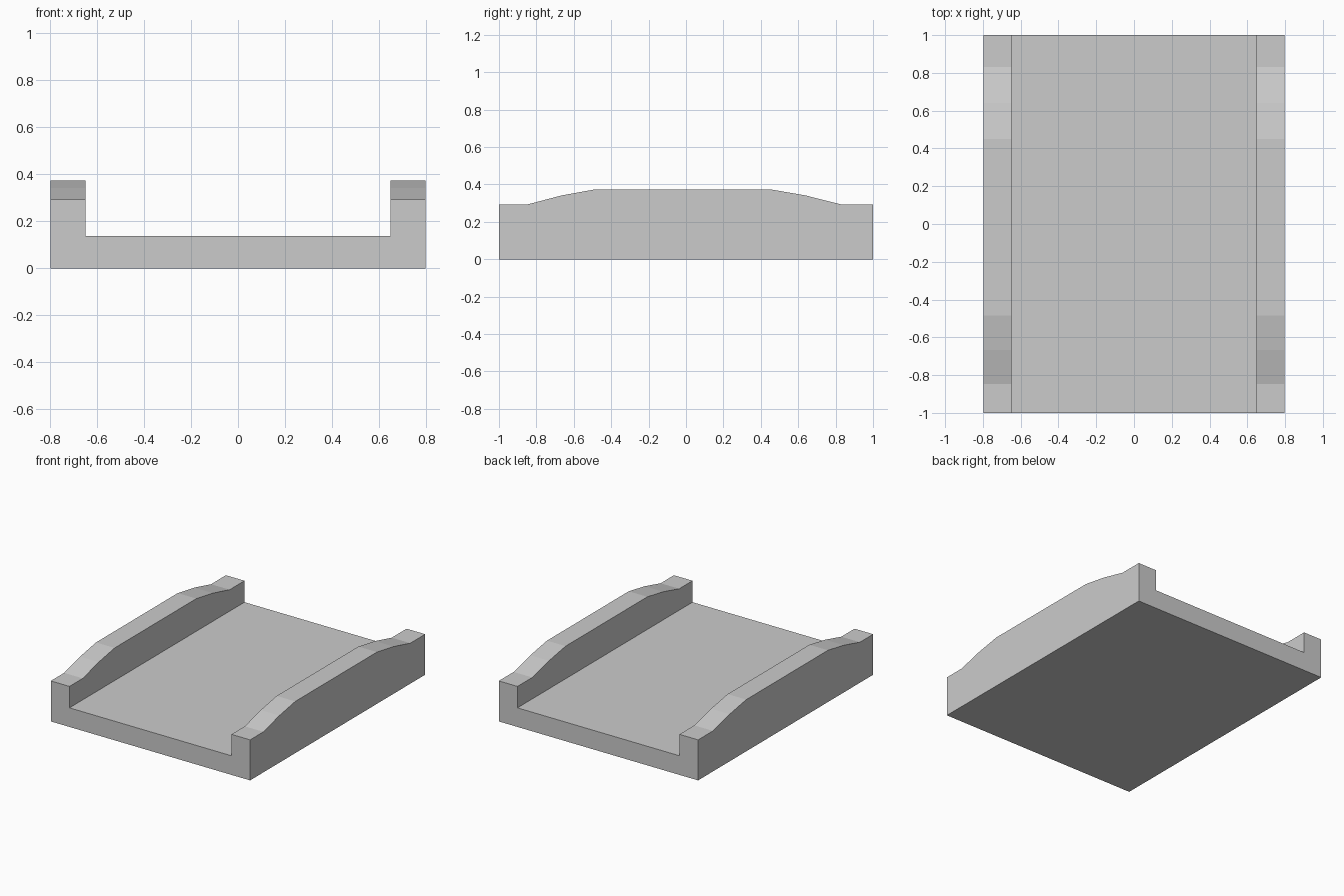
import bpy
import bmesh
from mathutils import Vector

if "Cube" in bpy.data.objects:
    bpy.data.objects.remove(bpy.data.objects["Cube"])


def prism(name, points, extrusion):
    """Extrude a closed planar profile into a solid."""
    bm = bmesh.new()
    face = bm.faces.new([bm.verts.new(p) for p in points])
    ext = bmesh.ops.extrude_face_region(bm, geom=[face], use_keep_orig=True)
    verts = [g for g in ext["geom"] if isinstance(g, bmesh.types.BMVert)]
    bmesh.ops.translate(bm, verts=verts, vec=Vector(extrusion))
    bmesh.ops.recalc_face_normals(bm, faces=bm.faces)
    mesh = bpy.data.meshes.new(name)
    bm.to_mesh(mesh)
    bm.free()
    obj = bpy.data.objects.new(name, mesh)
    bpy.context.collection.objects.link(obj)
    return obj


# Channel: flat deck with a tall wall along each side
W, INNER, DECK, TOP = 0.797, 0.648, 0.138, 0.374
half = [(INNER, DECK), (INNER, TOP), (W, TOP), (W, 0)]
section = half + [(-x, z) for x, z in reversed(half)]
channel = prism("channel_tray", [(x, -1, z) for x, z in section], (0, 2, 0))

# Side silhouette: wall tops slope down in two steps towards each end
crest = [(-1.1, 0.293), (-0.848, 0.293), (-0.666, 0.341), (-0.484, 0.374),
         (-0.47, 0.5), (0.44, 0.5), (0.45, 0.374), (0.64, 0.341),
         (0.83, 0.293), (1.1, 0.293)]
outline = [(-1.1, -0.1)] + crest + [(1.1, -0.1)]
cutter = prism("wall_top_cutter", [(-1, y, z) for y, z in outline], (2, 0, 0))
cutter.hide_render = True

# Trim the walls to the silhouette
trim = channel.modifiers.new("wall_tops", 'BOOLEAN')
trim.operation = 'INTERSECT'
trim.solver = 'EXACT'
trim.object = cutter
bpy.context.view_layer.objects.active = channel
channel.select_set(True)
bpy.ops.object.modifier_apply(modifier=trim.name)
bpy.data.objects.remove(cutter)
